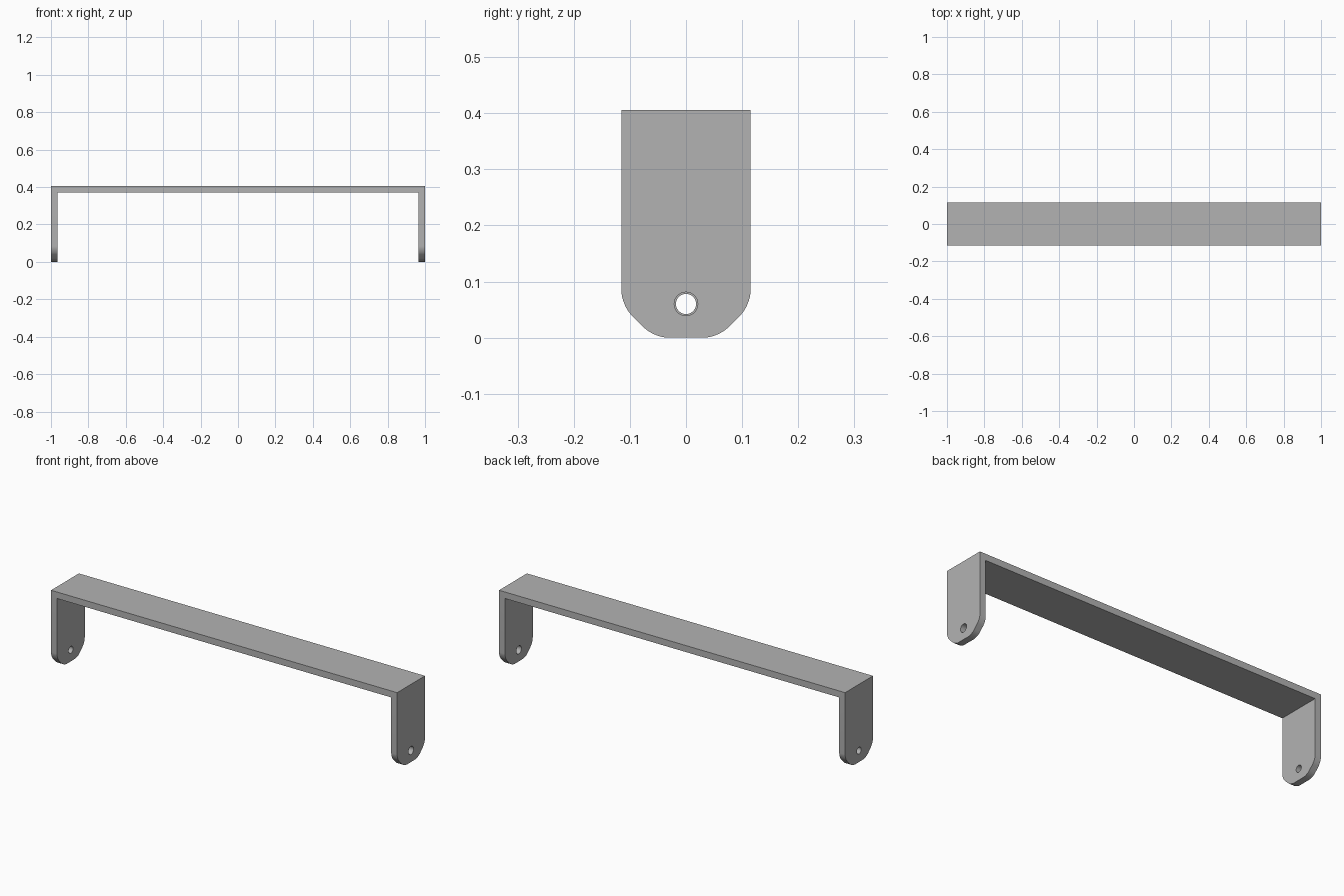
import bpy, bmesh, math

if "Cube" in bpy.data.objects:
    bpy.data.objects.remove(bpy.data.objects["Cube"], do_unlink=True)

HALF_LENGTH, HALF_DEPTH, HEIGHT, THICK = 1.0, 0.115, 0.406, 0.034
CHAMFER, FILLET = 0.058, 0.025
HOLE_Z = 0.06

# Plain grey metal
grey = bpy.data.materials.new("grey metal")
grey.use_nodes = True
colour = (0.45, 0.45, 0.45, 1)
grey.diffuse_color = colour
grey.node_tree.nodes["Principled BSDF"].inputs["Base Color"].default_value = colour


def make_object(name, bm):
    mesh = bpy.data.meshes.new(name)
    bm.to_mesh(mesh)
    bm.free()
    obj = bpy.data.objects.new(name, mesh)
    bpy.context.collection.objects.link(obj)
    return obj


def low_cross_edges(bm, limit):
    """Edges running across the leg thickness near the feet."""
    return [e for e in bm.edges
            if all(v.co.z < limit for v in e.verts)
            and abs(e.verts[0].co.y - e.verts[1].co.y) < 1e-4
            and abs(e.verts[0].co.z - e.verts[1].co.z) < 1e-4]


# U-shaped bracket: profile pushed through the depth
inner = HALF_LENGTH - THICK
right_half = [(HALF_LENGTH, HEIGHT), (HALF_LENGTH, 0), (inner, 0), (inner, HEIGHT - THICK)]
profile = right_half + [(-x, z) for x, z in reversed(right_half)]
bm = bmesh.new()
face = bm.faces.new([bm.verts.new((x, -HALF_DEPTH, z)) for x, z in profile])
pushed = bmesh.ops.extrude_face_region(bm, geom=[face])["geom"]
bmesh.ops.translate(bm, vec=(0, 2 * HALF_DEPTH, 0),
                    verts=[g for g in pushed if isinstance(g, bmesh.types.BMVert)])
bmesh.ops.recalc_face_normals(bm, faces=bm.faces)

# Cut the foot corners, then round the cuts
for offset, segments in ((CHAMFER, 1), (FILLET, 8)):
    bmesh.ops.bevel(bm, geom=low_cross_edges(bm, 0.1), offset=offset, segments=segments,
                    profile=0.5, affect='EDGES', offset_type='OFFSET')
bracket = make_object("bracket", bm)
bracket.data.materials.append(grey)

# Screw hole through each leg, slightly larger on the left
for side, sign, radius in (("left", 1, 0.021), ("right", -1, 0.018)):
    bm = bmesh.new()
    bmesh.ops.create_cone(bm, cap_ends=True, segments=32, radius1=radius, radius2=radius,
                          depth=4 * THICK)
    cutter = make_object(side + "_hole_cutter", bm)
    cutter.data.materials.append(grey)
    cutter.rotation_euler.y = math.pi / 2
    cutter.location = (sign * (HALF_LENGTH - THICK / 2), 0, HOLE_Z)
    cutter.hide_render = True
    cutter.hide_viewport = True
    cut = bracket.modifiers.new(side + " hole", 'BOOLEAN')
    cut.operation = 'DIFFERENCE'
    cut.solver = 'EXACT'
    cut.object = cutter

# Bake the holes, drop the cutters, smooth the rounded corners
bpy.context.view_layer.objects.active = bracket
bracket.select_set(True)
bpy.context.view_layer.update()
for name in [m.name for m in bracket.modifiers]:
    cutter = bracket.modifiers[name].object
    bpy.ops.object.modifier_apply(modifier=name)
    bpy.data.objects.remove(cutter, do_unlink=True)
bpy.ops.object.shade_smooth_by_angle(angle=math.radians(30))
